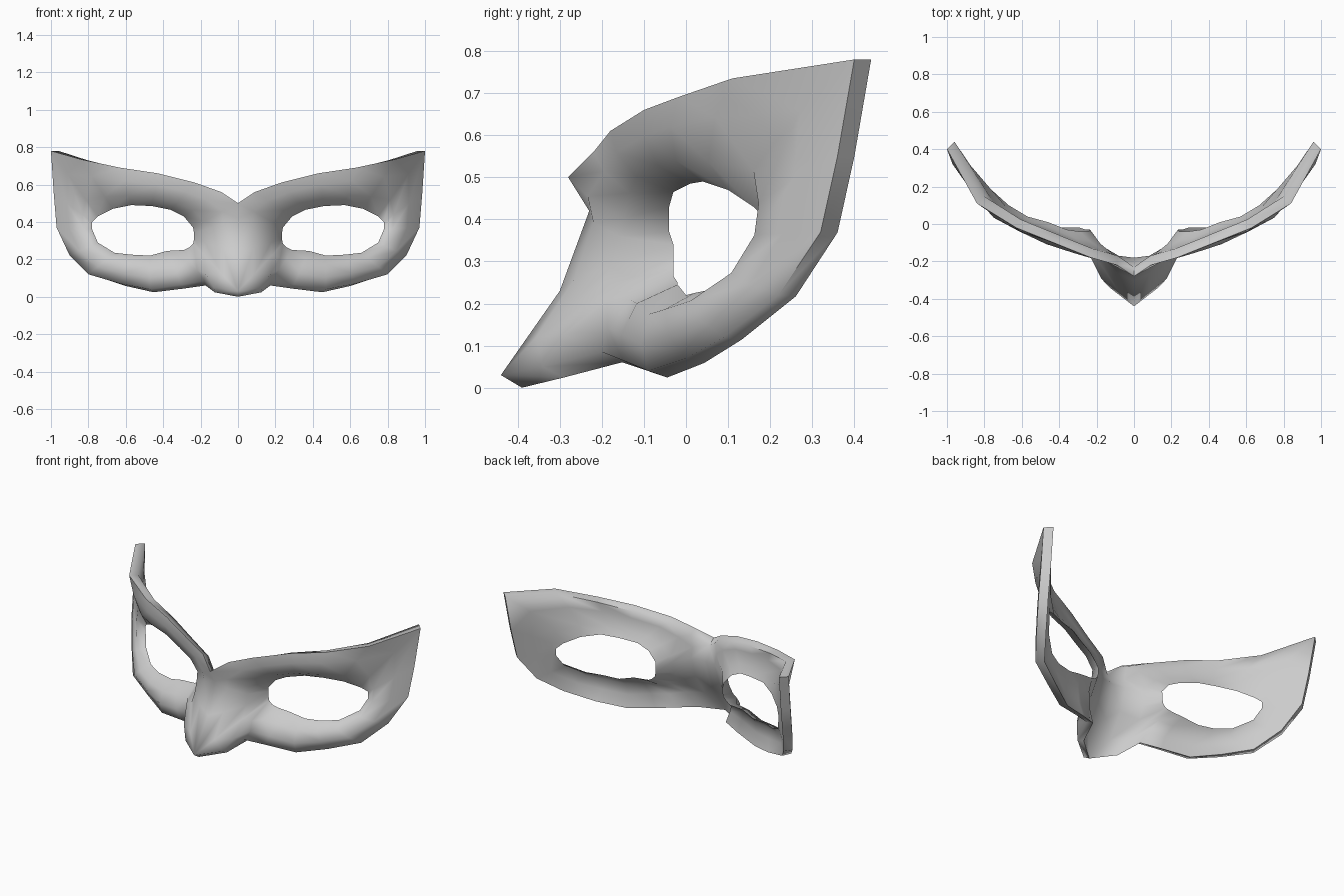
import bpy, bmesh, math
from mathutils import Vector

cube = bpy.data.objects.get("Cube")
if cube:
    bpy.data.objects.remove(cube, do_unlink=True)

# Each station pairs a point on the outer edge with one on the eye opening
brow = [
    ((0, -.28, .50), (.24, -.04, .37)),
    ((.09, -.22, .56), (.29, -.04, .43)),
    ((.23, -.18, .61), (.36, -.03, .465)),
    ((.43, -.10, .66), (.46, .01, .485)),
    ((.63, -.02, .69), (.57, .04, .49)),
    ((.84, .11, .735), (.67, .10, .47)),
]
temple = [
    ((1, .40, .78), (.75, .16, .43)),
    ((.985, .36, .55), (.78, .19, .40)),
    ((.97, .32, .37), (.78, .19, .36)),
    ((.90, .22, .22), (.75, .15, .29)),
]
cheek = [
    ((.80, .09, .12), (.66, .07, .235)),
    ((.63, 0, .07), (.57, .02, .225)),
    ((.47, -.09, .04), (.47, 0, .22)),
    ((.30, -.15, .065), (.38, -.02, .245)),
    ((.18, -.20, .085), (.29, -.02, .25)),
]
nose = [
    ((.13, -.34, .05), (.26, -.03, .265)),
    ((0, -.44, .03), (.24, -.03, .285)),
    ((0, -.30, .23), (.235, -.03, .31)),
    ((0, -.23, .42), (.235, -.03, .34)),
]
# Forward swell of the band in each region
regions = [(brow, .05), (temple, .06), (cheek, .065), (nose, .08)]


def section(outer, inner, swell):
    """Points round the shell: front edge, over the swell, eye edge, back."""
    outer, inner = Vector(outer), Vector(inner)
    x = outer.x
    depth = Vector((-.04 * x, .05 - .01 * x, 0))
    lip = Vector((0, 0, -.03 * (1 - x)))
    shoulder = outer.lerp(inner, .35) - Vector((0, swell * .75, 0))
    socket = outer.lerp(inner, .75) - Vector((0, swell, 0))
    return [outer, shoulder, socket, inner,
            socket + depth * .9, shoulder + depth, outer + depth + lip]


# Closed shell of one half, left open where it meets the centre line
bm = bmesh.new()
sections = [[bm.verts.new(p) for p in section(outer, inner, swell)]
            for region, swell in regions for outer, inner in region]
for a, first in enumerate(sections):
    second = sections[(a + 1) % len(sections)]
    for k in range(len(first)):
        n = (k + 1) % len(first)
        corners = (first[k], first[n], second[n], second[k])
        if any(v.co.x > 0 for v in corners):
            bm.faces.new(corners)

mesh = bpy.data.meshes.new("eye_mask")
bm.to_mesh(mesh)
bm.free()
mask = bpy.data.objects.new("eye_mask", mesh)
bpy.context.collection.objects.link(mask)

# Plain grey finish
grey = bpy.data.materials.new("plain_grey")
grey.use_nodes = True
colour = (.6, .6, .6, 1)
grey.diffuse_color = colour
grey.node_tree.nodes["Principled BSDF"].inputs["Base Color"].default_value = colour
mesh.materials.append(grey)

# Other half
mirror = mask.modifiers.new("other_half", 'MIRROR')
mirror.use_clip = True
bpy.ops.object.select_all(action='DESELECT')
mask.select_set(True)
bpy.context.view_layer.objects.active = mask
bpy.ops.object.modifier_apply(modifier="other_half")
bpy.ops.object.shade_smooth_by_angle(angle=math.radians(80))
